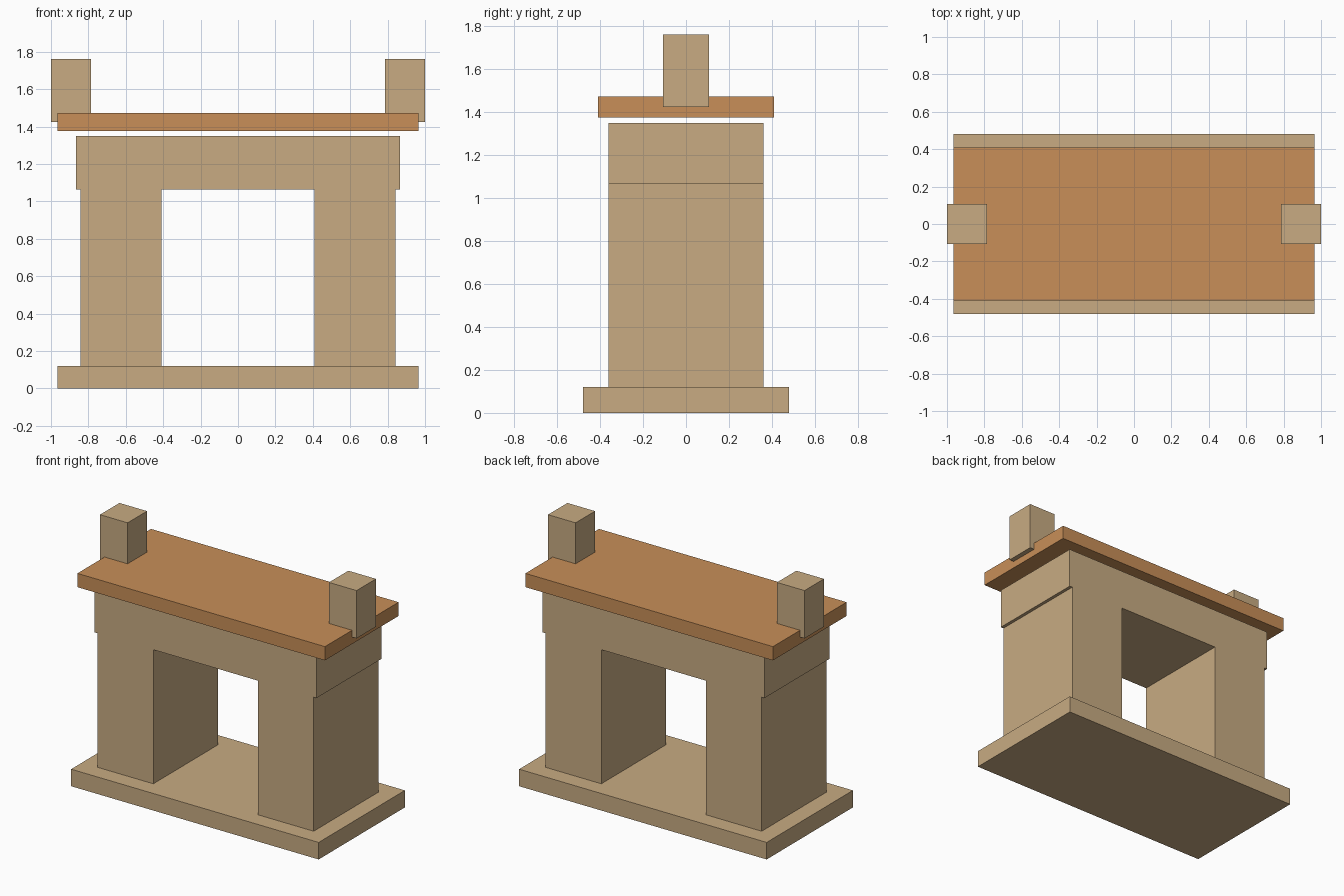
import bpy

if "Cube" in bpy.data.objects:
    bpy.data.objects.remove(bpy.data.objects["Cube"])


def material(name, rgb):
    m = bpy.data.materials.new(name)
    m.diffuse_color = (*rgb, 1.0)
    m.use_nodes = True
    m.node_tree.nodes["Principled BSDF"].inputs["Base Color"].default_value = m.diffuse_color
    return m


STONE = material("tan_stone", (0.58, 0.41, 0.225))
WOOD = material("orange_wood", (0.58, 0.275, 0.098))


def box(name, x, y, z, mat):
    """Box from (min, max) ranges on each axis."""
    bpy.ops.mesh.primitive_cube_add(
        size=1, location=[(a + b) / 2 for a, b in (x, y, z)])
    ob = bpy.context.object
    ob.name = name
    ob.scale = [b - a for a, b in (x, y, z)]
    bpy.ops.object.transform_apply(location=False, rotation=False, scale=True)
    ob.data.materials.append(mat)
    return ob


# Hearth slab, lintel and the mantel shelf floating just above it
box("hearth_slab", (-0.965, 0.965), (-0.48, 0.48), (0, 0.12), STONE)
box("lintel", (-0.865, 0.865), (-0.36, 0.36), (1.065, 1.35), STONE)
box("mantel_shelf", (-0.965, 0.965), (-0.41, 0.41), (1.376, 1.473), WOOD)

# Side piers and the end blocks set into the shelf
for side, s in (("left", -1), ("right", 1)):
    box(side + "_pier", sorted((s * 0.408, s * 0.842)), (-0.36, 0.36),
        (0.12, 1.065), STONE)
    box(side + "_end_block", sorted((s * 0.785, s * 1.0)), (-0.108, 0.108),
        (1.425, 1.762), STONE)
